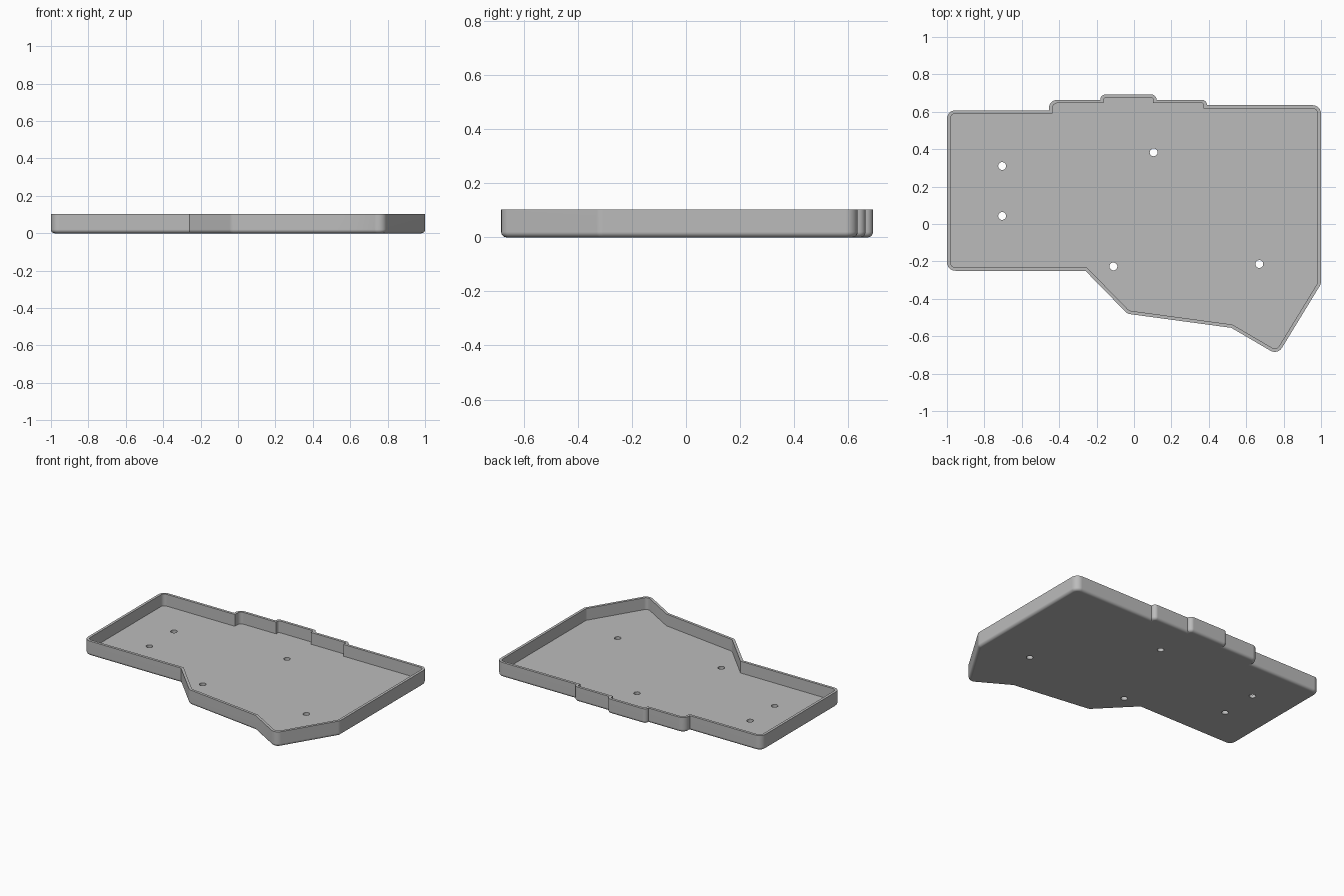
import bpy, bmesh, math
from mathutils import Vector

if "Cube" in bpy.data.objects:
    bpy.data.objects.remove(bpy.data.objects["Cube"])

HEIGHT, WALL, FLOOR, FILLET, CORNER = 0.103, 0.018, 0.022, 0.02, 0.045
ARC_STEPS, FILLET_STEPS = 6, 5

# Sharp outline, counter-clockwise from the front left corner
outline = [Vector(p) for p in (
    (-1, -0.25), (-0.26, -0.25), (-0.035, -0.48), (0.52, -0.555),
    (0.768, -0.7), (1, -0.32), (1, 0.635), (0.39, 0.635), (0.39, 0.664),
    (0.12, 0.664), (0.12, 0.692), (-0.18, 0.692), (-0.18, 0.664),
    (-0.455, 0.664), (-0.455, 0.608), (-1, 0.608))]
holes = [(-0.705, 0.31), (-0.705, 0.043), (0.105, 0.383),
         (-0.11, -0.227), (0.67, -0.214)]


def ring(inset):
    """Outline moved inward, with its outward corners rounded."""
    points = []
    count = len(outline)
    for i, p in enumerate(outline):
        before, after = p - outline[i - 1], outline[(i + 1) % count] - p
        radius = min(CORNER, 0.95 * min(before.length, after.length))
        d1, d2 = before.normalized(), after.normalized()
        n1, n2 = Vector((-d1.y, d1.x)), Vector((-d2.y, d2.x))
        miter = (n1 + n2) / (1 + n1.dot(n2))
        if d1.cross(d2) < 0:
            points.append(p + miter * inset)
            continue
        centre = p + miter * radius
        start = math.atan2(-n1.y, -n1.x)
        turn = math.atan2(d1.cross(d2), d1.dot(d2))
        for k in range(ARC_STEPS + 1):
            a = start + turn * k / ARC_STEPS
            points.append(centre + Vector((math.cos(a), math.sin(a))) * (radius - inset))
    return points


# Wall section: rounded underside edge, outer wall, rim, inner wall
section = []
for k in range(FILLET_STEPS + 1):
    a = math.pi / 2 * k / FILLET_STEPS
    section.append((FILLET * (1 - math.sin(a)), FILLET * (1 - math.cos(a))))
section += [(0, HEIGHT), (WALL, HEIGHT), (WALL, FLOOR)]

bm = bmesh.new()
loops = [[bm.verts.new((p.x, p.y, z)) for p in ring(inset)] for inset, z in section]
for low, high in zip(loops, loops[1:]):
    for i in range(len(low)):
        j = (i + 1) % len(low)
        bm.faces.new((low[i], low[j], high[j], high[i]))
bm.faces.new(loops[0][::-1])
bm.faces.new(loops[-1])
bmesh.ops.recalc_face_normals(bm, faces=bm.faces)
mesh = bpy.data.meshes.new("tray_case")
bm.to_mesh(mesh)
bm.free()
tray = bpy.data.objects.new("tray_case", mesh)
bpy.context.collection.objects.link(tray)

# Grey plastic
grey = bpy.data.materials.new("grey_plastic")
grey.use_nodes = True
colour = (0.5, 0.5, 0.5, 1)
grey.diffuse_color = colour
grey.node_tree.nodes["Principled BSDF"].inputs["Base Color"].default_value = colour
mesh.materials.append(grey)

# Screw holes through the floor
bm = bmesh.new()
for x, y in holes:
    made = bmesh.ops.create_cone(bm, cap_ends=True, segments=24,
                                 radius1=0.021, radius2=0.021, depth=0.1)
    bmesh.ops.translate(bm, verts=made["verts"], vec=(x, y, 0.01))
cut_mesh = bpy.data.meshes.new("screw_hole_cutter")
bm.to_mesh(cut_mesh)
bm.free()
cut_mesh.materials.append(grey)
cutter = bpy.data.objects.new("screw_hole_cutter", cut_mesh)
bpy.context.collection.objects.link(cutter)
cutter.hide_render = True

bpy.context.view_layer.objects.active = tray
tray.select_set(True)
cut = tray.modifiers.new("screw_holes", "BOOLEAN")
cut.operation, cut.solver, cut.object = "DIFFERENCE", "EXACT", cutter
bpy.ops.object.modifier_apply(modifier=cut.name)
bpy.data.objects.remove(cutter)

# Smooth rounded edges, flat panels
bpy.ops.object.shade_smooth_by_angle(angle=math.radians(30))
weighted = tray.modifiers.new("flat_panels", "WEIGHTED_NORMAL")
weighted.keep_sharp = True
